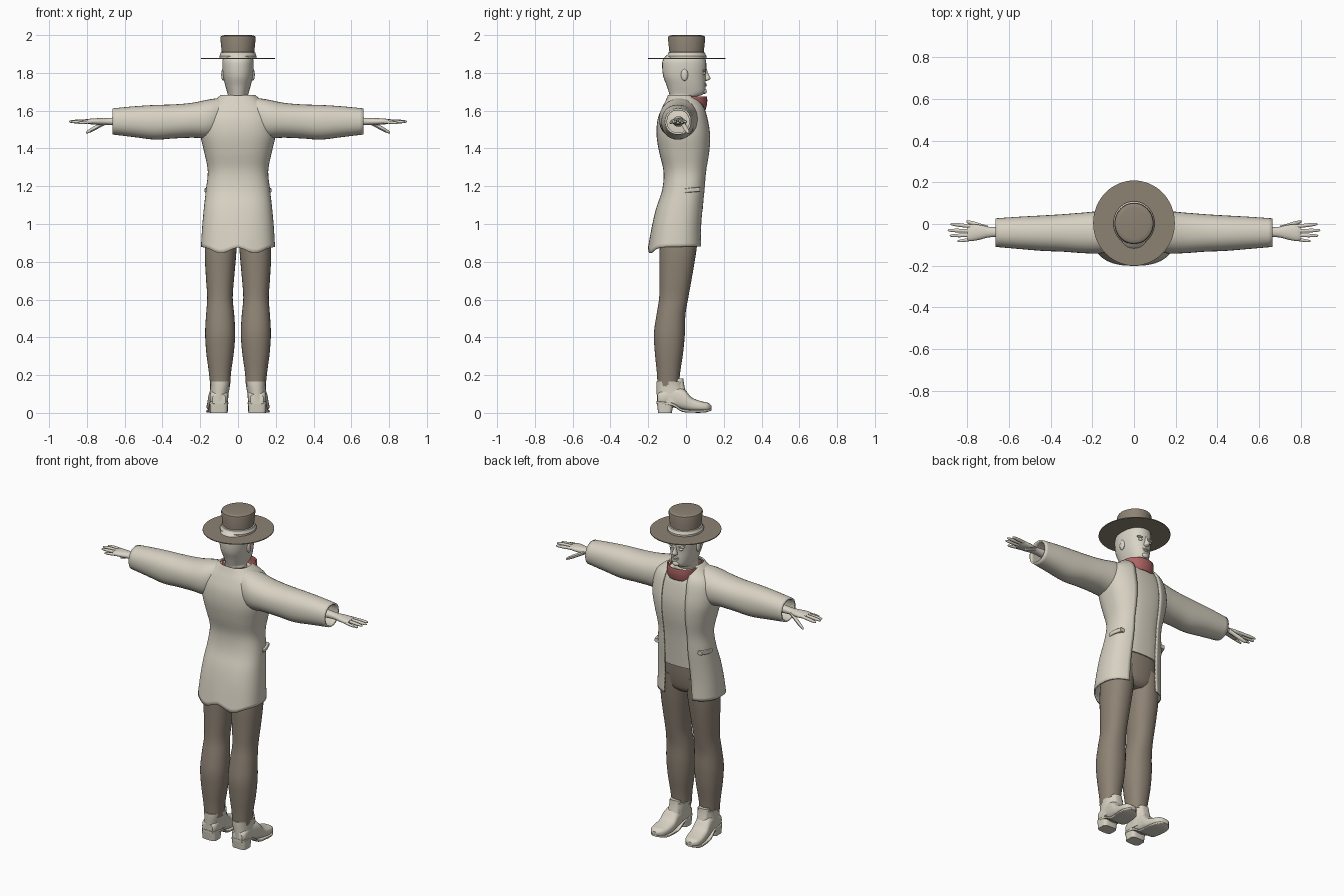
import bpy, bmesh, math
from mathutils import Matrix, Vector


def material(name, rgb):
    m = bpy.data.materials.new(name)
    m.diffuse_color = (*rgb, 1)
    return m


CREAM = material("cream cloth", (0.68, 0.64, 0.54))
SKIN = material("pale skin", (0.70, 0.66, 0.57))
BROWN = material("taupe brown", (0.27, 0.225, 0.175))
RED = material("dusty red", (0.42, 0.13, 0.125))


def finish(name, bm, mat, mirror=False, thick=0, angle=40):
    bmesh.ops.recalc_face_normals(bm, faces=bm.faces)
    me = bpy.data.meshes.new(name)
    bm.to_mesh(me)
    bm.free()
    ob = bpy.data.objects.new(name, me)
    bpy.context.collection.objects.link(ob)
    me.materials.append(mat)
    if thick:
        s = ob.modifiers.new("thickness", 'SOLIDIFY')
        s.thickness, s.offset = thick, 0
    if mirror:
        m = ob.modifiers.new("mirror", 'MIRROR')
        m.use_mirror_merge = False
    bpy.context.view_layer.objects.active = ob
    ob.select_set(True)
    bpy.ops.object.shade_smooth_by_angle(angle=math.radians(angle))
    ob.select_set(False)
    return ob


def spline(rows, steps):
    """Smoothly resample rows of numbers."""
    out = []
    for i in range(len(rows) - 1):
        p = [rows[max(0, min(len(rows) - 1, i + k))] for k in (-1, 0, 1, 2)]
        for s in range(steps):
            t = s / steps
            out.append([0.5 * (2 * b + (c - a) * t + (2 * a - 5 * b + 4 * c - d) * t * t
                               + (3 * b - a - 3 * c + d) * t ** 3) if steps > 1 else b
                        for a, b, c, d in zip(*p)])
    return out + [list(rows[-1])]


def loft(name, mat, rows, axis='z', n=2.2, seg=32, steps=4, cap=True,
         gap=False, mirror=False, thick=0, bend=None):
    """Rows: position, a0, a1, b0, b1 (and half-width of a front opening)."""
    bm = bmesh.new()
    rings = []
    for row in spline(rows, steps):
        p, a0, a1, b0, b1 = row[:5]
        ca, ra, cb, rb = (a0 + a1) / 2, (a1 - a0) / 2, (b0 + b1) / 2, (b1 - b0) / 2
        t0 = math.asin(min(1, row[5] / ra) ** (n / 2)) if gap else 0
        ring = []
        for i in range(seg + 1 if gap else seg):
            t = t0 + (2 * math.pi - 2 * t0) * i / seg
            s, c = math.sin(t), math.cos(t)
            a = ca + ra * math.copysign(abs(s) ** (2 / n), s)
            b = cb + rb * math.copysign(abs(c) ** (2 / n), c)
            co = Vector({'z': (a, b, p), 'x': (p, a, b), 'y': (a, p, b)}[axis])
            ring.append(bm.verts.new(bend(co) if bend else co))
        rings.append(ring)
    for r, q in zip(rings, rings[1:]):
        for i in range(seg):
            j = (i + 1) % len(r)
            bm.faces.new((r[i], r[j], q[j], q[i]))
    if cap and not gap:
        bm.faces.new(rings[0])
        bm.faces.new(rings[-1])
    return finish(name, bm, mat, mirror, thick)


def ball(name, mat, co, size, mirror=False):
    bm = bmesh.new()
    bmesh.ops.create_uvsphere(bm, u_segments=16, v_segments=10, radius=1,
                              matrix=Matrix.Translation(co) @ Matrix.Diagonal((*size, 1)))
    return finish(name, bm, mat, mirror, angle=80)


def sym(rows):
    """z, half-width, back, front, extras -> loft rows."""
    return [(r[0], -r[1], r[1], *r[2:]) for r in rows]


# Coat body, open down the front, with a dipping back hem
def hem(co):
    w = max(0, (1.0 - co.z) / 0.12)
    if co.y < 0:
        side = math.exp(-((abs(co.x) - 0.09) / 0.06) ** 2)
        co.z -= w * 0.035 * side * min(1, -co.y / 0.12)
    return co


loft("coat", CREAM, sym([
    (0.88, 0.192, -0.197, 0.085, 0.095), (0.98, 0.186, -0.178, 0.085, 0.09),
    (1.08, 0.177, -0.155, 0.092, 0.085), (1.18, 0.166, -0.122, 0.102, 0.08),
    (1.28, 0.156, -0.115, 0.112, 0.08), (1.38, 0.175, -0.138, 0.127, 0.08),
    (1.47, 0.195, -0.152, 0.130, 0.08), (1.55, 0.195, -0.147, 0.118, 0.08),
    (1.61, 0.175, -0.125, 0.100, 0.075), (1.65, 0.125, -0.105, 0.075, 0.075),
    (1.68, 0.088, -0.092, 0.050, 0.080)]), n=2.5, seg=48, gap=True, thick=0.008, bend=hem)

# Vest under the coat
loft("vest", CREAM, sym([
    (1.07, 0.155, -0.11, 0.088), (1.18, 0.150, -0.10, 0.097), (1.28, 0.145, -0.10, 0.107),
    (1.38, 0.163, -0.12, 0.121), (1.47, 0.182, -0.135, 0.124), (1.55, 0.182, -0.13, 0.112),
    (1.61, 0.155, -0.11, 0.095), (1.655, 0.075, -0.08, 0.065)]), n=2.5, seg=40)

# Sleeves and forearm
loft("sleeve", CREAM, [
    (0.07, -0.10, 0.03, 1.50, 1.665), (0.15, -0.135, 0.055, 1.46, 1.655),
    (0.24, -0.135, 0.050, 1.462, 1.637), (0.34, -0.128, 0.042, 1.458, 1.628),
    (0.44, -0.124, 0.036, 1.452, 1.625), (0.55, -0.115, 0.030, 1.465, 1.618),
    (0.665, -0.105, 0.022, 1.479, 1.607)], axis='x', cap=False, mirror=True, thick=0.01)
loft("pocket_flap", CREAM, [
    (-0.005, 0.150, 0.176, 1.165, 1.187), (0.03, 0.150, 0.176, 1.168, 1.192),
    (0.075, 0.130, 0.160, 1.172, 1.195)], axis='y', n=5, steps=2, mirror=True)

# Hands
loft("palm", SKIN, [
    (0.58, -0.07, -0.01, 1.515, 1.57), (0.66, -0.063, -0.015, 1.523, 1.563),
    (0.70, -0.065, -0.013, 1.525, 1.560), (0.74, -0.075, -0.004, 1.525, 1.560),
    (0.78, -0.082, -0.003, 1.528, 1.558), (0.80, -0.078, -0.008, 1.532, 1.553)],
    axis='x', seg=20, mirror=True)


def digit(name, x0, y0, z0, x1, y1, z1, r):
    rows = []
    for t, k in ((0, 1), (0.35, 0.95), (0.6, 1), (0.85, 0.8), (0.96, 0.55), (1, 0.15)):
        x, y, z = x0 + (x1 - x0) * t, y0 + (y1 - y0) * t, z0 + (z1 - z0) * t
        rows.append((x, y - r * k, y + r * k, z - r * k, z + r * k))
    loft(name, SKIN, rows, axis='x', n=2, seg=10, steps=2, mirror=True)


digit("index_finger", 0.77, -0.013, 1.545, 0.882, 0.000, 1.540, 0.0095)
digit("middle_finger", 0.77, -0.034, 1.547, 0.895, -0.030, 1.542, 0.0095)
digit("ring_finger", 0.77, -0.054, 1.545, 0.885, -0.056, 1.540, 0.009)
digit("little_finger", 0.765, -0.072, 1.541, 0.848, -0.083, 1.535, 0.008)
digit("thumb", 0.70, -0.02, 1.538, 0.805, 0.012, 1.483, 0.012)

# Trousers
loft("trouser_leg", BROWN, [
    (0.14, 0.042, 0.146, -0.150, -0.038), (0.22, 0.036, 0.155, -0.155, -0.030),
    (0.32, 0.022, 0.168, -0.165, -0.015), (0.42, 0.015, 0.174, -0.170, -0.006),
    (0.52, 0.020, 0.169, -0.156, -0.003), (0.61, 0.028, 0.163, -0.142, 0.012),
    (0.72, 0.020, 0.170, -0.140, 0.032), (0.86, 0.008, 0.176, -0.140, 0.055),
    (1.00, 0.003, 0.165, -0.130, 0.070)], mirror=True)
loft("trouser_hips", BROWN, sym([
    (0.895, 0.09, -0.10, 0.035), (0.92, 0.145, -0.13, 0.058), (0.98, 0.165, -0.14, 0.072),
    (1.05, 0.160, -0.12, 0.080), (1.13, 0.145, -0.10, 0.085)]))


# Boots, turned slightly outward
def splay(co):
    co.x += max(0, co.y + 0.08) * 0.12
    return co


loft("boot_shaft", CREAM, [
    (0.055, 0.053, 0.150, -0.153, 0.01), (0.10, 0.050, 0.148, -0.155, 0.0),
    (0.14, 0.043, 0.147, -0.157, -0.01), (0.165, 0.040, 0.149, -0.157, -0.012)],
    mirror=True, cap=True)
loft("boot_tongue", CREAM, [
    (0.09, 0.058, 0.138, -0.075, 0.005), (0.15, 0.062, 0.132, -0.072, -0.010),
    (0.182, 0.066, 0.128, -0.068, -0.014)], n=3, mirror=True)
loft("boot_foot", CREAM, [
    (-0.152, 0.065, 0.135, 0.045, 0.10), (-0.13, 0.053, 0.148, 0.040, 0.12),
    (-0.07, 0.052, 0.148, 0.030, 0.14), (-0.01, 0.048, 0.150, 0.014, 0.125),
    (0.03, 0.043, 0.149, 0.008, 0.082), (0.08, 0.043, 0.147, 0.007, 0.062),
    (0.115, 0.053, 0.135, 0.010, 0.054), (0.134, 0.078, 0.110, 0.020, 0.040)],
    axis='y', n=2.7, mirror=True, bend=splay)
loft("boot_sole", CREAM, [
    (-0.155, 0.066, 0.134, 0.048, 0.062), (-0.13, 0.052, 0.150, 0.046, 0.060),
    (-0.07, 0.052, 0.150, 0.035, 0.052), (-0.02, 0.047, 0.152, 0.006, 0.022),
    (0.04, 0.041, 0.152, 0.001, 0.016), (0.10, 0.045, 0.144, 0.002, 0.017),
    (0.135, 0.078, 0.110, 0.012, 0.024)], axis='y', n=5, mirror=True, bend=splay)
loft("boot_heel", CREAM, [(0, 0.056, 0.147, -0.148, -0.075), (0.055, 0.053, 0.150, -0.154, -0.065)],
     n=4, steps=1, mirror=True)

# Head and neck
loft("head", SKIN, sym([
    (1.60, 0.060, -0.080, 0.045), (1.665, 0.056, -0.085, 0.045), (1.683, 0.054, -0.087, 0.085),
    (1.70, 0.058, -0.092, 0.101), (1.735, 0.068, -0.103, 0.104), (1.78, 0.078, -0.120, 0.104),
    (1.83, 0.083, -0.126, 0.108), (1.87, 0.081, -0.122, 0.104), (1.90, 0.065, -0.095, 0.085)]))
loft("nose", SKIN, sym([
    (1.757, 0.006, 0.085, 0.108), (1.764, 0.015, 0.085, 0.124), (1.774, 0.014, 0.085, 0.129),
    (1.795, 0.009, 0.085, 0.118), (1.82, 0.008, 0.085, 0.110)]), seg=16, n=2)
for part, z, w, d in (("upper_lip", 1.741, 0.022, 0.006), ("lower_lip", 1.732, 0.019, 0.006),
                      ("chin", 1.703, 0.022, 0.014)):
    ball(part, SKIN, (0, 0.099, z), (w, 0.011, d))
ball("ear", SKIN, (0.079, -0.008, 1.790), (0.010, 0.019, 0.032), True)
ball("eye", SKIN, (0.032, 0.094, 1.797), (0.013, 0.010, 0.008), True)
ball("brow", SKIN, (0.034, 0.094, 1.813), (0.022, 0.013, 0.006), True)

# Neckerchief
loft("neckerchief", RED, sym([(1.605, 0.085, -0.060, 0.100), (1.64, 0.089, -0.070, 0.108),
                              (1.675, 0.091, -0.080, 0.108)]), cap=False, thick=0.008)

# Hat
loft("hat_brim", BROWN, sym([(1.873, 0.196, -0.200, 0.209), (1.878, 0.196, -0.200, 0.209)]),
     n=2, seg=64, steps=1)
loft("hat_crown", BROWN, sym([
    (1.875, 0.088, -0.090, 0.096), (1.91, 0.086, -0.088, 0.094), (1.985, 0.094, -0.096, 0.102),
    (1.994, 0.091, -0.093, 0.099), (1.998, 0.083, -0.085, 0.091), (2.0, 0.070, -0.072, 0.078)]),
    n=2, seg=48, steps=1)
loft("hat_band", CREAM, sym([
    (1.878, 0.098, -0.102, 0.108), (1.890, 0.099, -0.103, 0.109), (1.896, 0.094, -0.097, 0.103),
    (1.908, 0.092, -0.095, 0.101), (1.910, 0.086, -0.088, 0.094)]), n=2, seg=48, steps=1)
